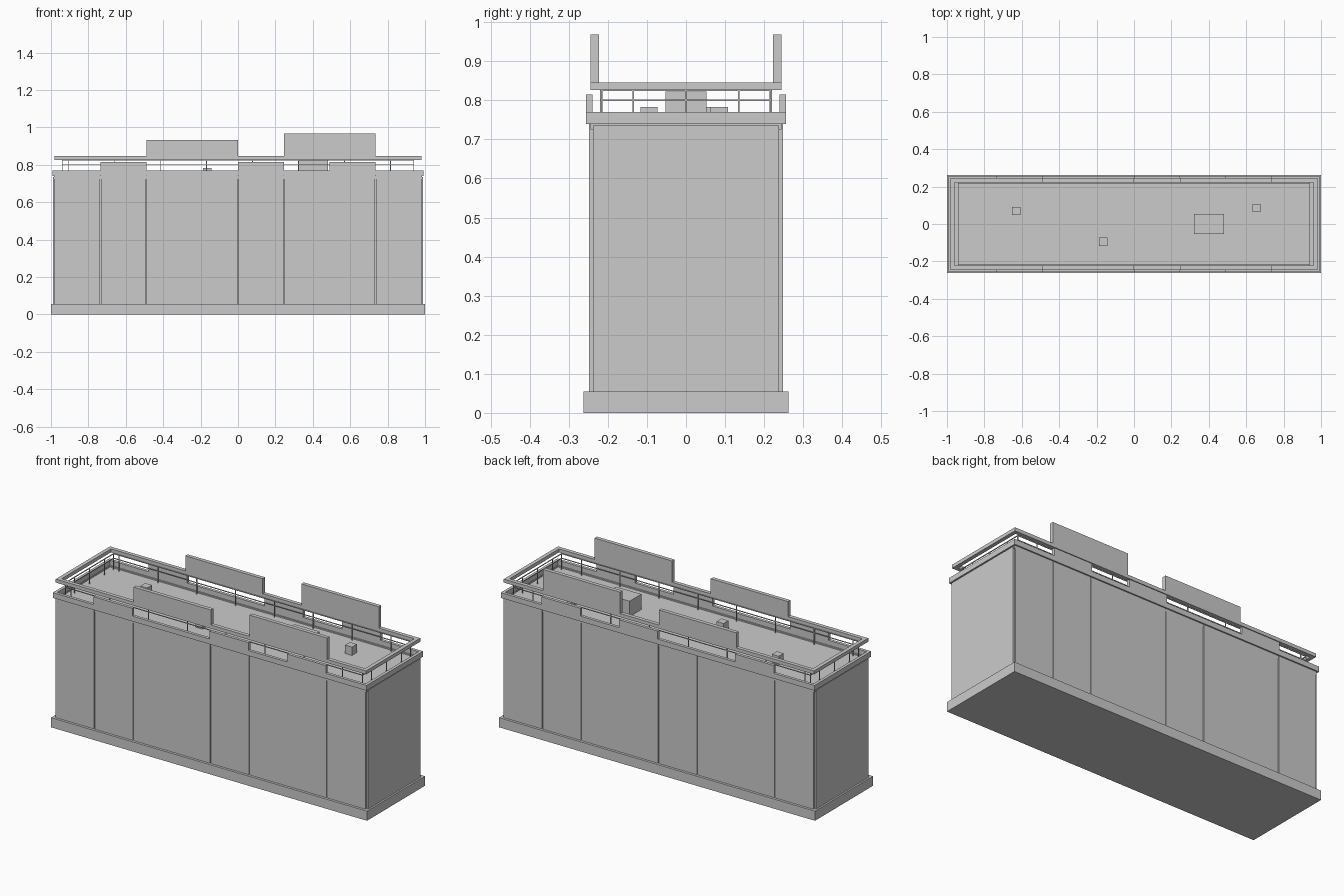
import bpy, bmesh

if "Cube" in bpy.data.objects:
    bpy.data.objects.remove(bpy.data.objects["Cube"])


def boxes(name, items):
    """One object made of axis-aligned boxes (x0, x1, y0, y1, z0, z1)."""
    bm = bmesh.new()
    for x0, x1, y0, y1, z0, z1 in items:
        verts = bmesh.ops.create_cube(bm, size=1)["verts"]
        for v in verts:
            v.co.x = x0 if v.co.x < 0 else x1
            v.co.y = y0 if v.co.y < 0 else y1
            v.co.z = z0 if v.co.z < 0 else z1
    mesh = bpy.data.meshes.new(name)
    bm.to_mesh(mesh)
    bm.free()
    ob = bpy.data.objects.new(name, mesh)
    bpy.context.collection.objects.link(ob)
    return ob


def ring(name, x, y, t, z0, z1):
    """Hollow rectangular frame with mitred corners."""
    bm = bmesh.new()
    signs = [(-1, -1), (1, -1), (1, 1), (-1, 1)]
    loops = []
    for a, z in ((0, z0), (0, z1), (t, z1), (t, z0)):
        loops.append([bm.verts.new((sx * (x - a), sy * (y - a), z)) for sx, sy in signs])
    for k in range(4):
        p, q = loops[k], loops[(k + 1) % 4]
        for i in range(4):
            j = (i + 1) % 4
            bm.faces.new((p[i], p[j], q[j], q[i]))
    bmesh.ops.recalc_face_normals(bm, faces=bm.faces)
    mesh = bpy.data.meshes.new(name)
    bm.to_mesh(mesh)
    bm.free()
    ob = bpy.data.objects.new(name, mesh)
    bpy.context.collection.objects.link(ob)
    return ob


def both_sides(items):
    """Repeat boxes mirrored across the y = 0 plane."""
    return items + [(a, b, -d, -c, e, f) for a, b, c, d, e, f in items]


U = 0.245      # facade module
DECK = 0.735   # roof level

# Base and core
boxes("plinth", [(-1, 1, -0.262, 0.262, 0, 0.055)])
boxes("building_core", [(-0.99, 0.99, -0.238, 0.238, 0.055, DECK)])

# Facade panels with thin joints; the back is the front turned half round
joints = [-0.98, -3 * U, -2 * U, 0, U, 3 * U, 0.98]
panels = []
for i, (a, b) in enumerate(zip(joints, joints[1:])):
    a += 0.002 if i > 0 else 0
    b -= 0.002 if i < 5 else 0
    panels.append((a, b, -0.248, -0.238, 0.055, 0.742))
    panels.append((-b, -a, 0.238, 0.248, 0.055, 0.742))
boxes("facade_panels", panels)

# Parapet and its raised sections
ring("parapet", 0.993, 0.256, 0.017, 0.74, 0.77)
ring("parapet_lining", 0.985, 0.245, 0.012, 0.725, 0.742)
boxes("raised_parapet", both_sides(
    [(a * U, (a + 1) * U, -0.256, -0.239, 0.77, 0.815) for a in (-3, 0, 2)]))

# Roof equipment
boxes("roof_unit", [(0.32, 0.48, -0.053, 0.053, DECK, 0.823)])
boxes("roof_vents", [(x - 0.022, x + 0.022, y - 0.022, y + 0.022, DECK, 0.783)
                     for x, y in ((-0.63, 0.07), (-0.165, -0.095), (0.655, 0.085))])

# Railing posts and thin middle rail
R = 0.002
spots = [(-0.905 + i * 0.2457, s * 0.218) for i in range(8) for s in (-1, 1)]
spots += [(s * 0.94, y) for s in (-1, 1) for y in (-0.216, -0.135, 0, 0.135, 0.216)]
boxes("railing_posts", [(x - R, x + R, y - R, y + R, DECK, 0.828) for x, y in spots])
ring("middle_rail", 0.942, 0.22, 0.004, 0.798, 0.802)
ring("inner_top_rail", 0.942, 0.22, 0.004, 0.824, 0.828)

# Top frame and upright boards
ring("top_frame", 0.982, 0.245, 0.022, 0.826, 0.846)
boxes("upright_boards", both_sides([
    (-2 * U, 0, -0.245, -0.223, 0.846, 0.932),
    (U, 3 * U, -0.245, -0.223, 0.846, 0.968)]))
